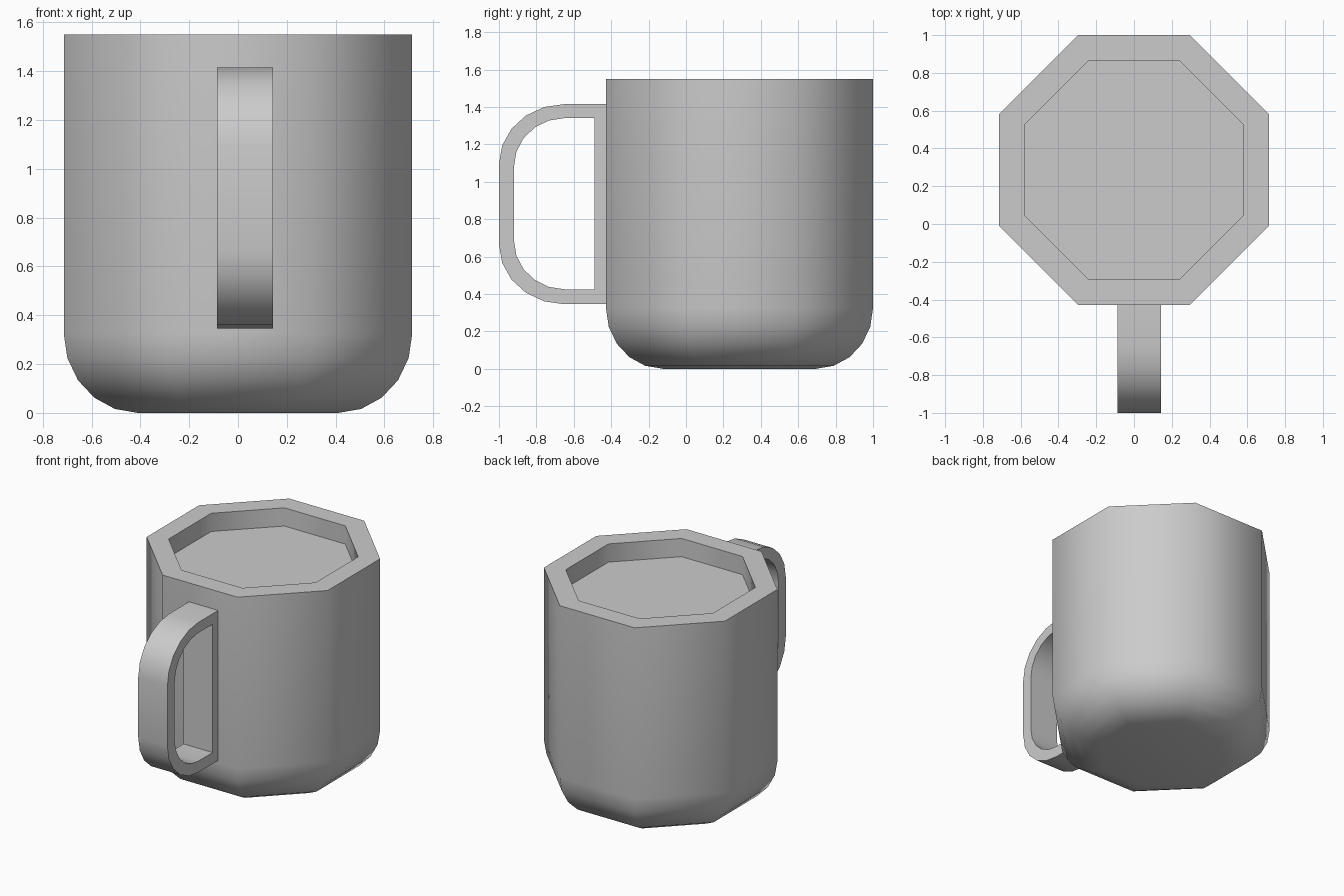
import bpy
import bmesh
from math import cos, sin, pi, radians

if "Cube" in bpy.data.objects:
    bpy.data.objects.remove(bpy.data.objects["Cube"], do_unlink=True)

SIDES = 8
CENTRE_Y = 0.286     # cup axis
HALF = 0.714         # cup half width across flats
TOP = 1.55
STEPS = 5            # segments of each rounded corner

grey = bpy.data.materials.new("plain grey")
grey.use_nodes = True
colour = (0.6, 0.6, 0.6, 1)
grey.diffuse_color = colour
grey.node_tree.nodes["Principled BSDF"].inputs["Base Color"].default_value = colour


def finish(bm, name):
    bmesh.ops.recalc_face_normals(bm, faces=bm.faces)
    mesh = bpy.data.meshes.new(name)
    bm.to_mesh(mesh)
    bm.free()
    obj = bpy.data.objects.new(name, mesh)
    bpy.context.collection.objects.link(obj)
    mesh.materials.append(grey)
    bpy.ops.object.select_all(action="DESELECT")
    obj.select_set(True)
    bpy.context.view_layer.objects.active = obj
    bpy.ops.object.shade_smooth_by_angle(angle=radians(50))
    return obj


def bridge(bm, a, b):
    for i in range(len(a)):
        j = (i + 1) % len(a)
        bm.faces.new((a[i], a[j], b[j], b[i]))


def arc(cx, cz, radius_x, radius_z, start):
    """Quarter ellipse turning anticlockwise from the start angle."""
    return [(cx + radius_x * cos(start + pi / 2 * k / STEPS),
             cz + radius_z * sin(start + pi / 2 * k / STEPS))
            for k in range(STEPS + 1)]


# Cup: octagonal rings from the base, round the lower edge, over the rim
profile = arc(0.41, 0.325, HALF - 0.41, 0.325, -pi / 2)
profile += [(HALF, TOP), (0.58, TOP), (0.58, TOP - 0.13)]
bm = bmesh.new()
rings = []
for flat, z in profile:
    r = flat / cos(pi / SIDES)
    angles = [2 * pi * (i + 0.5) / SIDES for i in range(SIDES)]
    rings.append([bm.verts.new((r * cos(a), CENTRE_Y + r * sin(a), z)) for a in angles])
for lower, upper in zip(rings, rings[1:]):
    bridge(bm, lower, upper)
bm.faces.new(rings[0])
bm.faces.new(rings[-1])
finish(bm, "cup")


# Handle: closed loop of constant width, rounded on its outer side
def loop(front, back, low, high, ry, rz):
    points = [(back, high)]
    points += arc(front + ry, high - rz, ry, rz, pi / 2)
    points += arc(front + ry, low + rz, ry, rz, pi)
    return points + [(back, low)]


outer = loop(-1.0, -0.42, 0.345, 1.415, 0.35, 0.32)
inner = loop(-0.92, -0.49, 0.425, 1.34, 0.27, 0.26)
bm = bmesh.new()
right_out, right_in, left_out, left_in = [
    [bm.verts.new((x, y, z)) for y, z in pts]
    for x in (-0.087, 0.143) for pts in (outer, inner)]
bridge(bm, right_out, right_in)
bridge(bm, left_out, left_in)
bridge(bm, right_out, left_out)
bridge(bm, right_in, left_in)
finish(bm, "handle")
